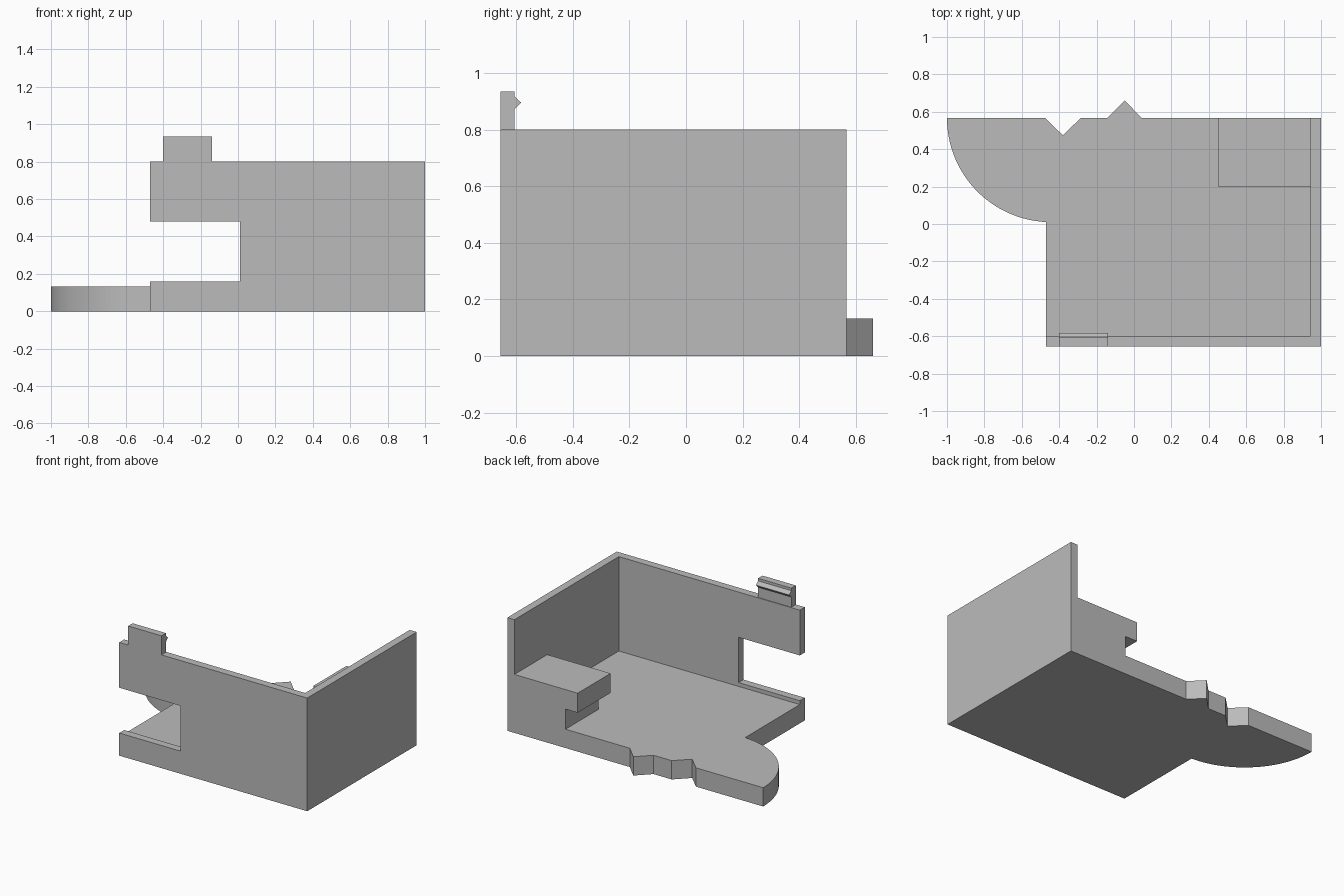
import bpy
from math import cos, sin, pi
import bmesh

cube = bpy.data.objects.get("Cube")
if cube:
    bpy.data.objects.remove(cube, do_unlink=True)

grey = bpy.data.materials.new("plain grey")
grey.use_nodes = True
colour = (0.5, 0.5, 0.5, 1)
grey.diffuse_color = colour
grey.node_tree.nodes["Principled BSDF"].inputs["Base Color"].default_value = colour


def prism(name, outline, axis, low, high):
    """Extrude a flat outline along one axis; the other two axes keep x, y, z order."""
    def place(point, level):
        coords = list(point)
        coords.insert("xyz".index(axis), level)
        return coords

    bm = bmesh.new()
    base = bm.faces.new([bm.verts.new(place(p, low)) for p in outline])
    top = bmesh.ops.extrude_face_region(bm, geom=[base])["geom"]
    for v in top:
        if isinstance(v, bmesh.types.BMVert):
            v.co["xyz".index(axis)] = high
    bmesh.ops.recalc_face_normals(bm, faces=bm.faces)
    mesh = bpy.data.meshes.new(name)
    bm.to_mesh(mesh)
    bm.free()
    mesh.materials.append(grey)
    obj = bpy.data.objects.new(name, mesh)
    bpy.context.collection.objects.link(obj)
    return obj


# Overall limits
LEFT, RIGHT, FRONT, BACK = -0.47, 1.0, -0.655, 0.567
IN_X, IN_Y = 0.945, -0.6
FLOOR, TOP = 0.133, 0.8

# Two walls in an L
walls = prism("walls", [(LEFT, FRONT), (RIGHT, FRONT), (RIGHT, BACK),
                        (IN_X, BACK), (IN_X, IN_Y), (LEFT, IN_Y)], "z", 0, TOP)

# Window opening at the free end of the front wall
cutter = prism("opening_cutter", [(-0.6, 0.16), (0.01, 0.16), (0.01, 0.48), (-0.6, 0.48)],
               "y", FRONT - 0.1, IN_Y + 0.1)
cutter.hide_render = True
cut = walls.modifiers.new("opening", "BOOLEAN")
cut.operation = "DIFFERENCE"
cut.solver = "EXACT"
cut.object = cutter
bpy.context.view_layer.objects.active = walls
bpy.ops.object.modifier_apply(modifier=cut.name)
bpy.data.objects.remove(cutter, do_unlink=True)

# Floor with rounded wing, V notch and pointed key along the back
R = 0.557
arc = [(-1 + R - R * sin(a), BACK - R * cos(a))
       for a in (pi / 2 * i / 32 for i in range(2, 33))]
floor = prism("floor", [(LEFT, IN_Y), (IN_X, IN_Y), (IN_X, BACK),
                        (0.042, BACK), (-0.05, 0.66), (-0.143, BACK),
                        (-0.285, BACK), (-0.38, 0.474), (-0.475, BACK)]
              + arc[::-1] + [(LEFT, BACK - R)], "z", 0, FLOOR)

# Bench with an overhanging top
prism("bench", [(IN_X, FLOOR), (0.545, FLOOR), (0.545, 0.275), (0.45, 0.275),
                (0.45, 0.413), (IN_X, 0.413)], "y", 0.2, BACK)

# Clip on top of the front wall, with a pointed ridge on its inner side
prism("clip", [(FRONT, TOP), (-0.605, TOP), (-0.605, 0.872), (-0.582, 0.895),
               (-0.605, 0.917), (-0.605, 0.935), (FRONT, 0.935)], "x", -0.4, -0.14)
